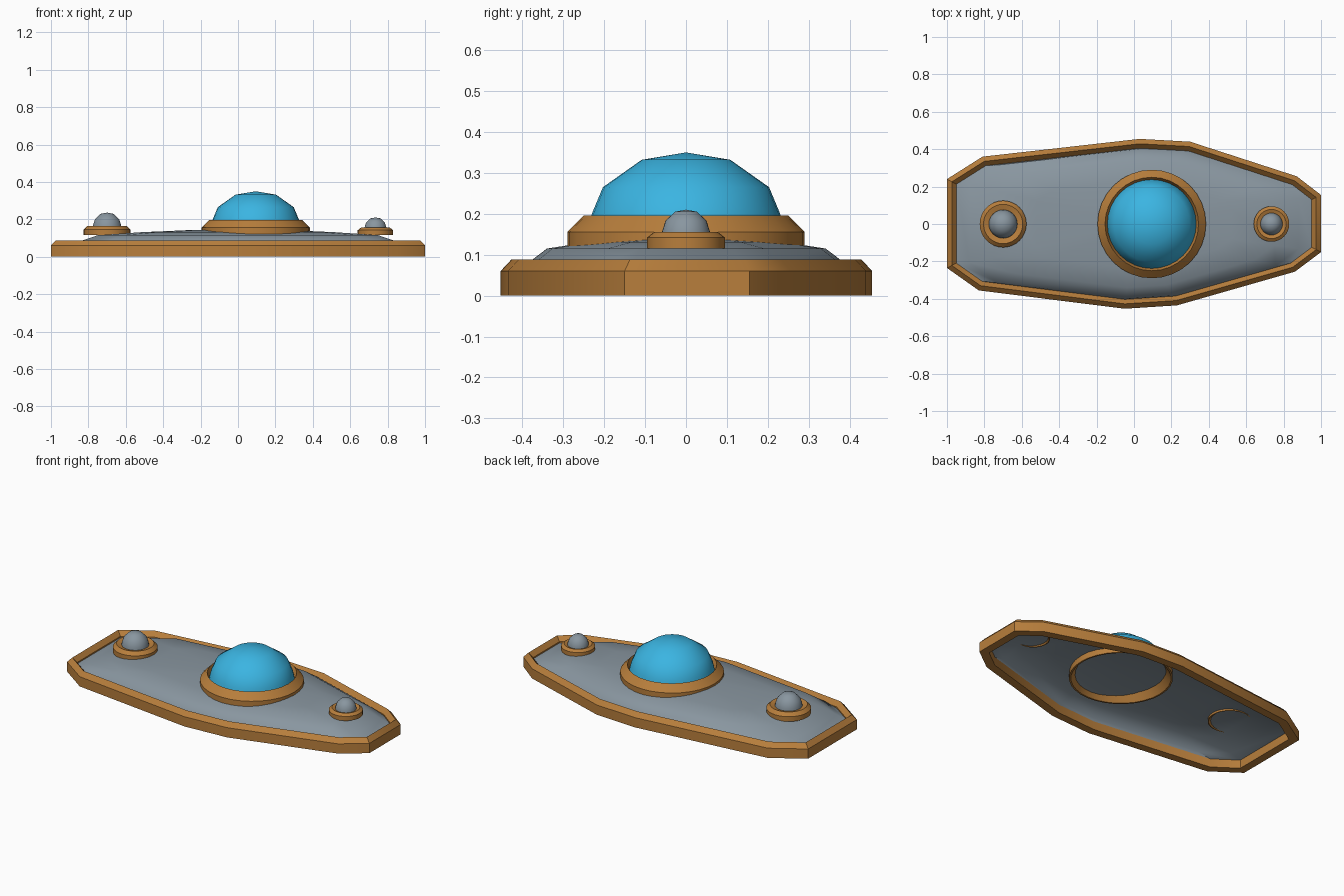
import bpy, bmesh, math
from mathutils import Vector

if "Cube" in bpy.data.objects:
    bpy.data.objects.remove(bpy.data.objects["Cube"])


def material(name, rgb):
    m = bpy.data.materials.new(name)
    m.diffuse_color = (*rgb, 1)
    m.use_nodes = True
    m.node_tree.nodes["Principled BSDF"].inputs["Base Color"].default_value = m.diffuse_color
    return m


BRASS = material("warm_brass", (0.48, 0.21, 0.045))
GREY = material("slate_grey", (0.25, 0.305, 0.35))
BLUE = material("sky_blue", (0.043, 0.46, 0.76))


def loft(name, rings, mat, angle, closed=False):
    """Skin counter-clockwise rings in order; one-point rings become tips."""
    bm = bmesh.new()
    loops = [[bm.verts.new(p) for p in ring] for ring in rings]
    pairs = list(zip(loops, loops[1:]))
    if closed:
        pairs.append((loops[-1], loops[0]))
    for a, b in pairs:
        n = len(a)
        for i in range(n):
            j = (i + 1) % n
            if len(b) == 1:
                bm.faces.new((a[i], a[j], b[0]))
            else:
                bm.faces.new((a[i], a[j], b[j], b[i]))
    mesh = bpy.data.meshes.new(name)
    bm.to_mesh(mesh)
    bm.free()
    mesh.materials.append(mat)
    ob = bpy.data.objects.new(name, mesh)
    bpy.context.collection.objects.link(ob)
    bpy.ops.object.select_all(action='DESELECT')
    ob.select_set(True)
    bpy.context.view_layer.objects.active = ob
    bpy.ops.object.shade_smooth_by_angle(angle=math.radians(angle))
    return ob


def circle(x, r, z, n=32):
    if r == 0:
        return [(x, 0, z)]
    return [(x + r * math.cos(2 * math.pi * i / n),
             r * math.sin(2 * math.pi * i / n), z) for i in range(n)]


# Hull outline, counter-clockwise
OUTLINE = [Vector(p) for p in (
    (-1, 0.24), (-1, -0.235), (-0.83, -0.355), (-0.05, -0.453),
    (0.23, -0.435), (0.86, -0.255), (1, -0.15), (1, 0.155),
    (0.87, 0.255), (0.30, 0.44), (0.03, 0.455), (-0.81, 0.36))]


def inset(d, z):
    """Outline moved inward by d with mitred corners."""
    ring = []
    n = len(OUTLINE)
    for i, p in enumerate(OUTLINE):
        a = (p - OUTLINE[i - 1]).normalized()
        b = (OUTLINE[(i + 1) % n] - p).normalized()
        na, nb = Vector((-a.y, a.x)), Vector((-b.y, b.x))
        q = p + (na + nb) * (d / (1 + na.dot(nb)))
        ring.append((q.x, q.y, z))
    return ring


def scaled(s, z):
    return [(p.x * s, p.y * s, z) for p in OUTLINE]


# Bevelled rim around the hull
loft("hull_rim", [inset(d, z) for d, z in (
    (0, 0), (0, 0.06), (0.026, 0.088), (0.05, 0.06), (0.05, 0))],
    BRASS, 38, closed=True)

# Gently domed deck
loft("deck", [inset(0.05, 0.052)] + [scaled(s, z) for s, z in (
    (0.88, 0.07), (0.75, 0.115), (0.52, 0.131), (0.27, 0.142))]
    + [[(0, 0, 0.143)]], GREY, 40)


def turret(name, x, collar, dome, mat):
    loft(name + "_collar", [circle(x, r, z) for r, z in collar],
         BRASS, 30, closed=True)
    loft(name + "_dome", [circle(x, r, z) for r, z in dome], mat, 60)


# Central canopy and the two small end turrets
turret("canopy", 0.095,
       ((0.29, 0.10), (0.29, 0.155), (0.25, 0.196), (0.235, 0.16), (0.28, 0.10)),
       ((0.24, 0.155), (0.23, 0.2), (0.203, 0.265), (0.108, 0.332), (0, 0.35)),
       BLUE)
turret("left_turret", -0.70,
       ((0.125, 0.115), (0.125, 0.145), (0.105, 0.165), (0.07, 0.155), (0.12, 0.115)),
       ((0.077, 0.15), (0.075, 0.17), (0.065, 0.2), (0.036, 0.229), (0, 0.236)),
       GREY)
turret("right_turret", 0.735,
       ((0.095, 0.115), (0.095, 0.142), (0.078, 0.155), (0.054, 0.146), (0.09, 0.115)),
       ((0.06, 0.14), (0.058, 0.158), (0.05, 0.183), (0.027, 0.205), (0, 0.21)),
       GREY)
